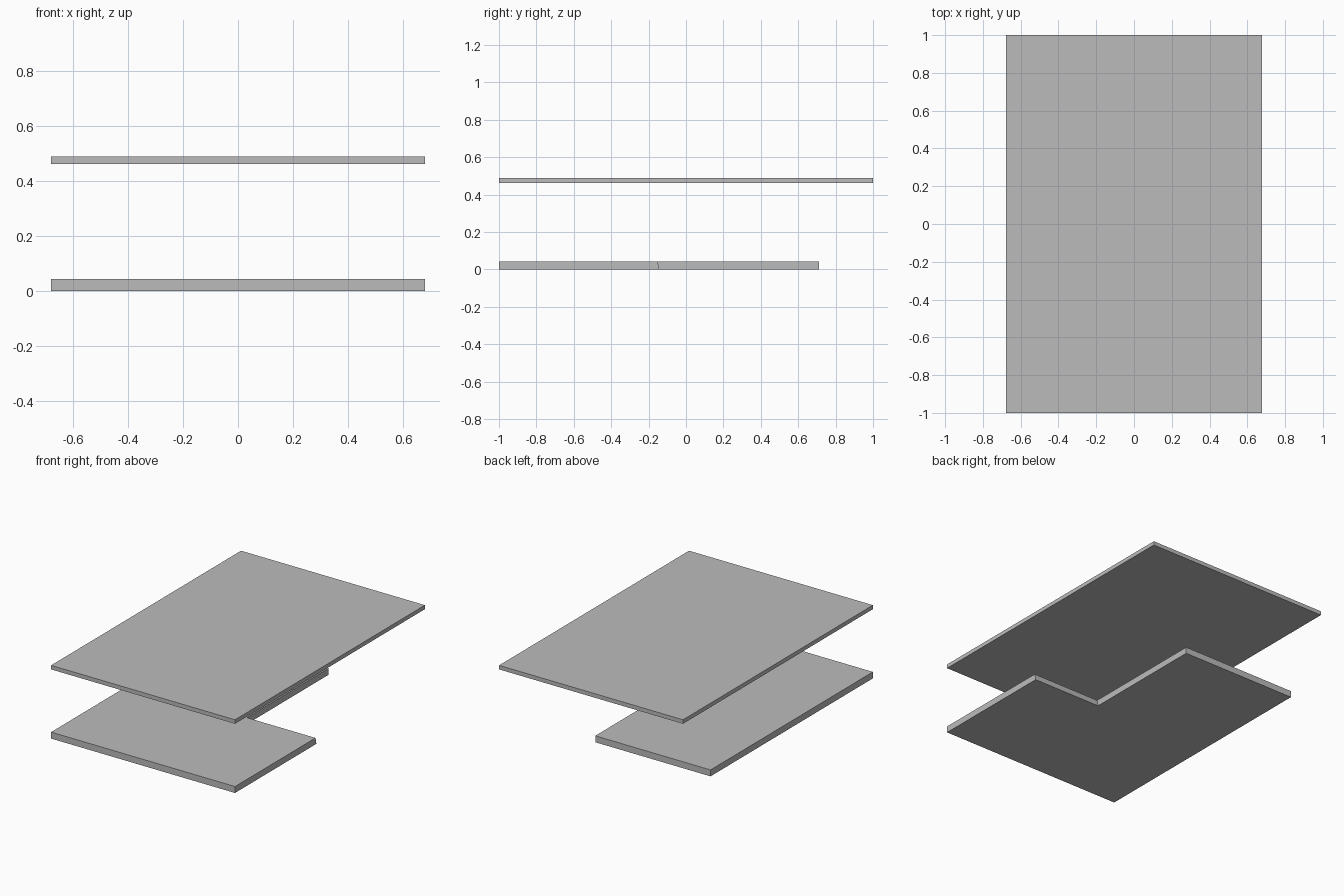
import bpy
import bmesh

cube = bpy.data.objects.get("Cube")
if cube:
    bpy.data.objects.remove(cube, do_unlink=True)

GREY = (0.5, 0.5, 0.5, 1.0)
grey = bpy.data.materials.new("plain_grey")
grey.use_nodes = True
grey.diffuse_color = GREY
grey.node_tree.nodes["Principled BSDF"].inputs["Base Color"].default_value = GREY


def slab(name, outline, bottom, top):
    """Extrude a flat outline into a slab between two heights."""
    bm = bmesh.new()
    face = bm.faces.new([bm.verts.new((x, y, bottom)) for x, y in outline])
    result = bmesh.ops.extrude_face_region(bm, geom=[face])
    raised = [v for v in result["geom"] if isinstance(v, bmesh.types.BMVert)]
    bmesh.ops.translate(bm, verts=raised, vec=(0, 0, top - bottom))
    bmesh.ops.recalc_face_normals(bm, faces=bm.faces)
    mesh = bpy.data.meshes.new(name)
    bm.to_mesh(mesh)
    bm.free()
    mesh.materials.append(grey)
    obj = bpy.data.objects.new(name, mesh)
    bpy.context.collection.objects.link(obj)
    return obj


HALF_W = 0.678
NOTCH_X, NOTCH_Y, BACK_Y = 0.172, -0.152, 0.71

# Full rectangular upper slab
slab("upper_slab", [(-HALF_W, -1), (HALF_W, -1), (HALF_W, 1), (-HALF_W, 1)], 0.461, 0.488)

# L-shaped lower slab, notched at the back of its left side
lower = slab("lower_slab", [(-HALF_W, -1), (HALF_W, -1), (HALF_W, NOTCH_Y),
                            (NOTCH_X, NOTCH_Y), (NOTCH_X, BACK_Y), (-HALF_W, BACK_Y)], 0, 0.043)

# The notch wall leans slightly outward at its foot
for v in lower.data.vertices:
    if v.co.z < 0.01 and abs(v.co.y - NOTCH_Y) < 0.01:
        v.co.y += 0.009
